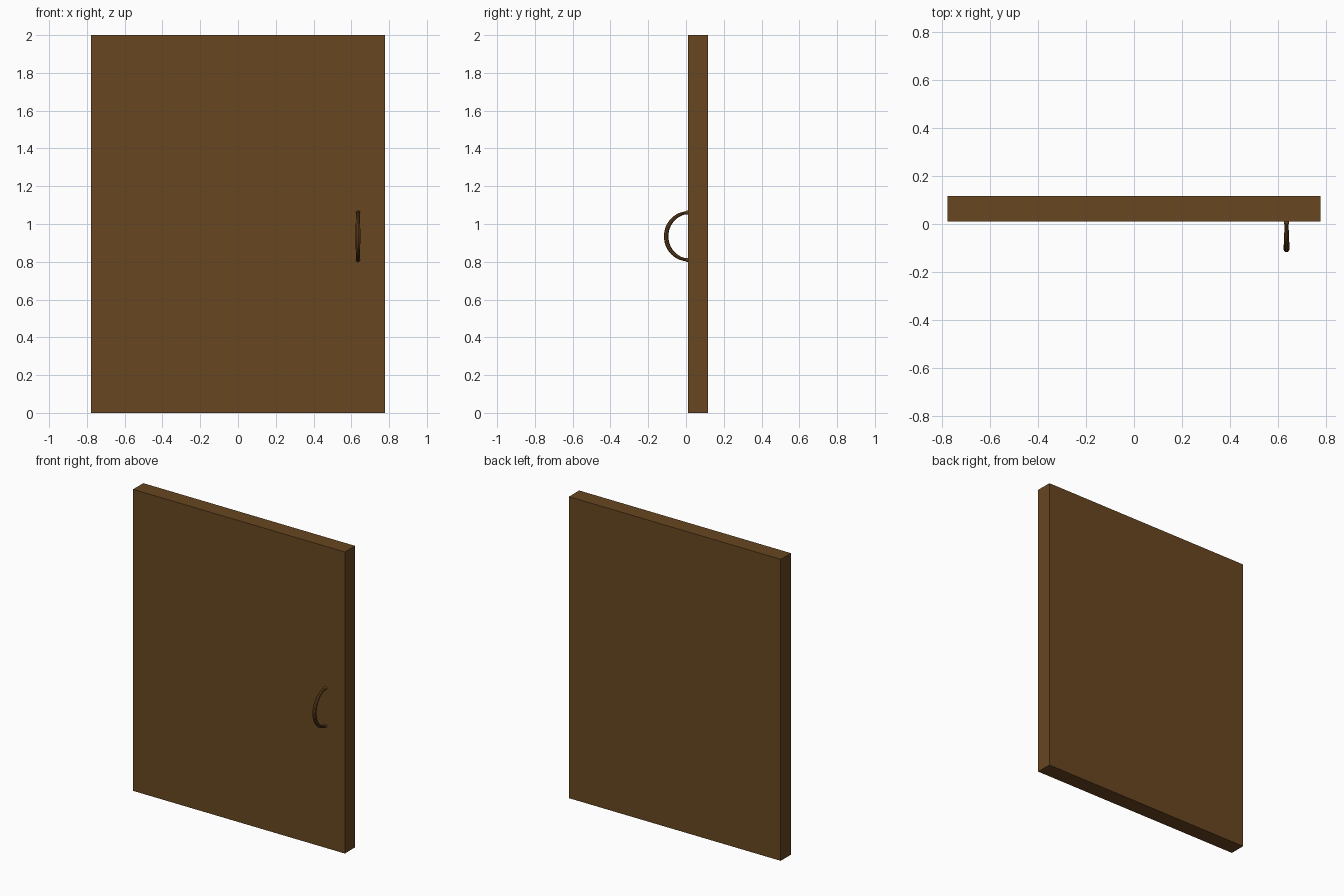
import bpy, math
from mathutils import Vector

if "Cube" in bpy.data.objects:
    bpy.data.objects.remove(bpy.data.objects["Cube"])


def material(name, color):
    m = bpy.data.materials.new(name)
    m.diffuse_color = (*color, 1)
    m.use_nodes = True
    m.node_tree.nodes["Principled BSDF"].inputs["Base Color"].default_value = m.diffuse_color
    return m


wood = material("brown wood", (0.138, 0.061, 0.0152))

# Door slab
bpy.ops.mesh.primitive_cube_add(size=1, location=(0, 0.0635, 1))
door = bpy.context.object
door.name = "door_panel"
door.scale = (1.554, 0.107, 2)
bpy.ops.object.transform_apply(location=False, rotation=False, scale=True)
door.data.materials.append(wood)

# Bowed pull handle: a half ring, thickest in the middle
X, Y, Z = 0.635, 0.014, 0.935
R_OUT, R_UP, TUBE, STEPS = 0.119, 0.125, 0.0125, 24
curve = bpy.data.curves.new("handle", "CURVE")
curve.dimensions = "3D"
curve.bevel_depth = TUBE
curve.bevel_resolution = 3
curve.use_fill_caps = True
spline = curve.splines.new("POLY")
spline.points.add(STEPS)
for i, p in enumerate(spline.points):
    a = math.pi * i / STEPS
    p.co = (X, Y - R_OUT * math.sin(a), Z + R_UP * math.cos(a), 1)
    p.radius = 0.6 + 0.4 * math.sin(a)
handle = bpy.data.objects.new("handle", curve)
bpy.context.collection.objects.link(handle)
bpy.ops.object.select_all(action="DESELECT")
handle.select_set(True)
bpy.context.view_layer.objects.active = handle
bpy.ops.object.convert(target="MESH")
handle = bpy.context.object
handle.data.materials.clear()
handle.data.materials.append(wood)
bpy.ops.object.shade_smooth_by_angle()

# Rounded feet where the handle meets the door
for name, side in (("upper", 1), ("lower", -1)):
    bpy.ops.mesh.primitive_uv_sphere_add(segments=16, ring_count=8, radius=0.011,
                                         location=(X, 0.006, Z + side * R_UP))
    foot = bpy.context.object
    foot.name = f"{name}_handle_foot"
    foot.data.materials.append(wood)
    bpy.ops.object.shade_smooth_by_angle()
